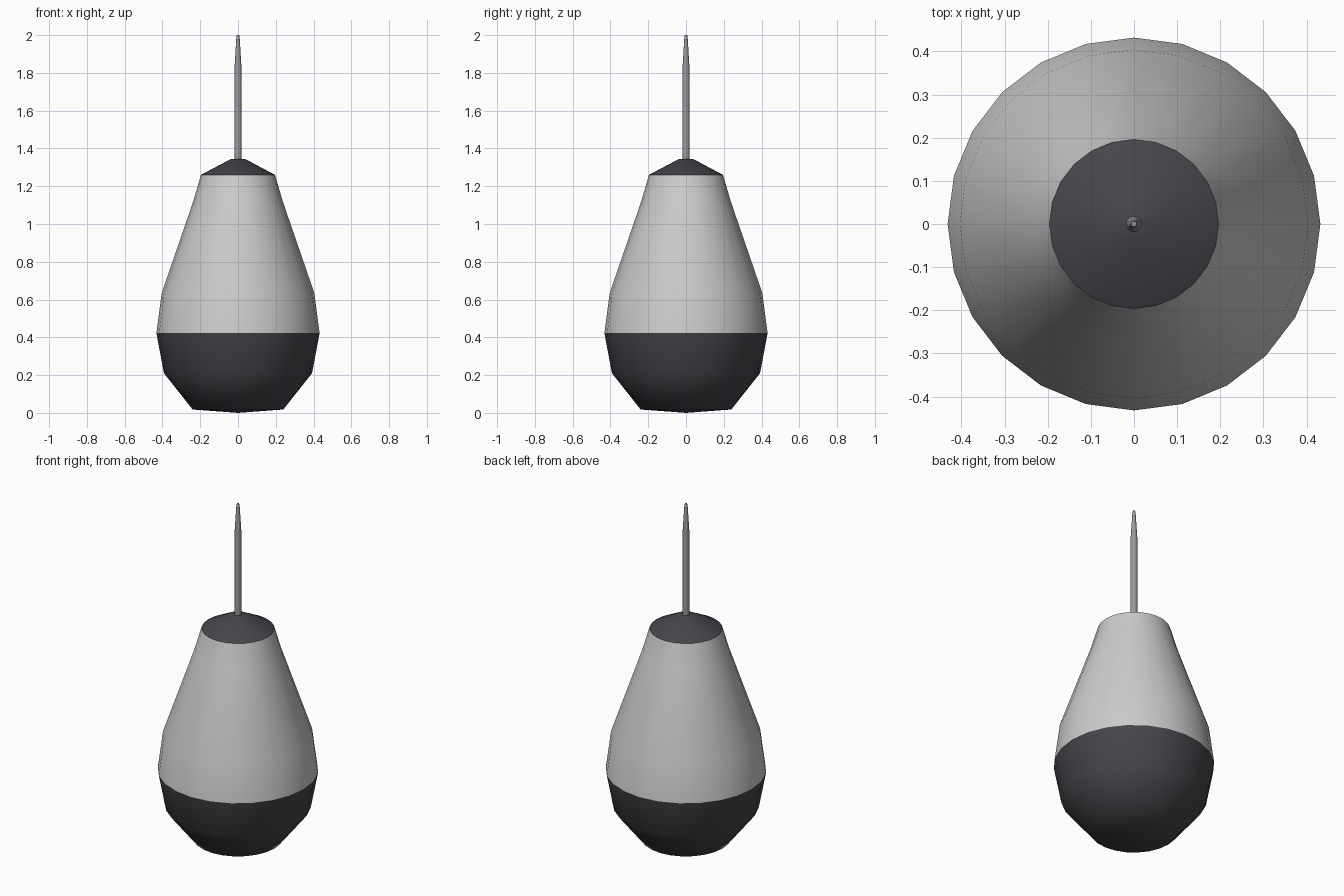
import bpy, bmesh, math
from mathutils import Matrix

if "Cube" in bpy.data.objects:
    bpy.data.objects.remove(bpy.data.objects["Cube"])


def material(name, color):
    m = bpy.data.materials.new(name)
    m.diffuse_color = (*color, 1)
    m.use_nodes = True
    m.node_tree.nodes["Principled BSDF"].inputs["Base Color"].default_value = m.diffuse_color
    return m


def lathe(name, profile, sides, mat=None, angle=50):
    """Spin a (radius, height) profile around z."""
    bm = bmesh.new()
    verts = [bm.verts.new((r, 0, z)) for r, z in profile]
    edges = [bm.edges.new(pair) for pair in zip(verts, verts[1:])]
    bmesh.ops.spin(bm, geom=verts + edges, cent=(0, 0, 0), axis=(0, 0, 1),
                   angle=math.tau, steps=sides, use_duplicate=False)
    bmesh.ops.remove_doubles(bm, verts=bm.verts, dist=1e-4)
    bmesh.ops.recalc_face_normals(bm, faces=bm.faces)
    mesh = bpy.data.meshes.new(name)
    bm.to_mesh(mesh)
    bm.free()
    obj = bpy.data.objects.new(name, mesh)
    bpy.context.collection.objects.link(obj)
    if mat:
        mesh.materials.append(mat)
    bpy.ops.object.select_all(action='DESELECT')
    obj.select_set(True)
    bpy.context.view_layer.objects.active = obj
    bpy.ops.object.shade_smooth_by_angle(angle=math.radians(angle))
    return obj


dark = material("dark_grey", (0.06, 0.06, 0.07))
metal = material("metal_grey", (0.32, 0.32, 0.35))

# Rounded dark float bottom
lathe("lower_hull", [(0, 0), (0.24, 0.018), (0.392, 0.21), (0.432, 0.422)], 24, dark, 60)
# Tapering pale body
lathe("upper_body", [(0.432, 0.422), (0.404, 0.635), (0.237, 1.12), (0.196, 1.26)], 24)
# Dark shoulder cap
lathe("top_cap", [(0.196, 1.26), (0.04, 1.343), (0, 1.345)], 24, dark, 40)
# Thin mast with tapered tip
lathe("mast", [(0, 1.33), (0.019, 1.33), (0.019, 1.82), (0.009, 1.985), (0.006, 2.0), (0, 2.0)],
      12, metal, 40)
